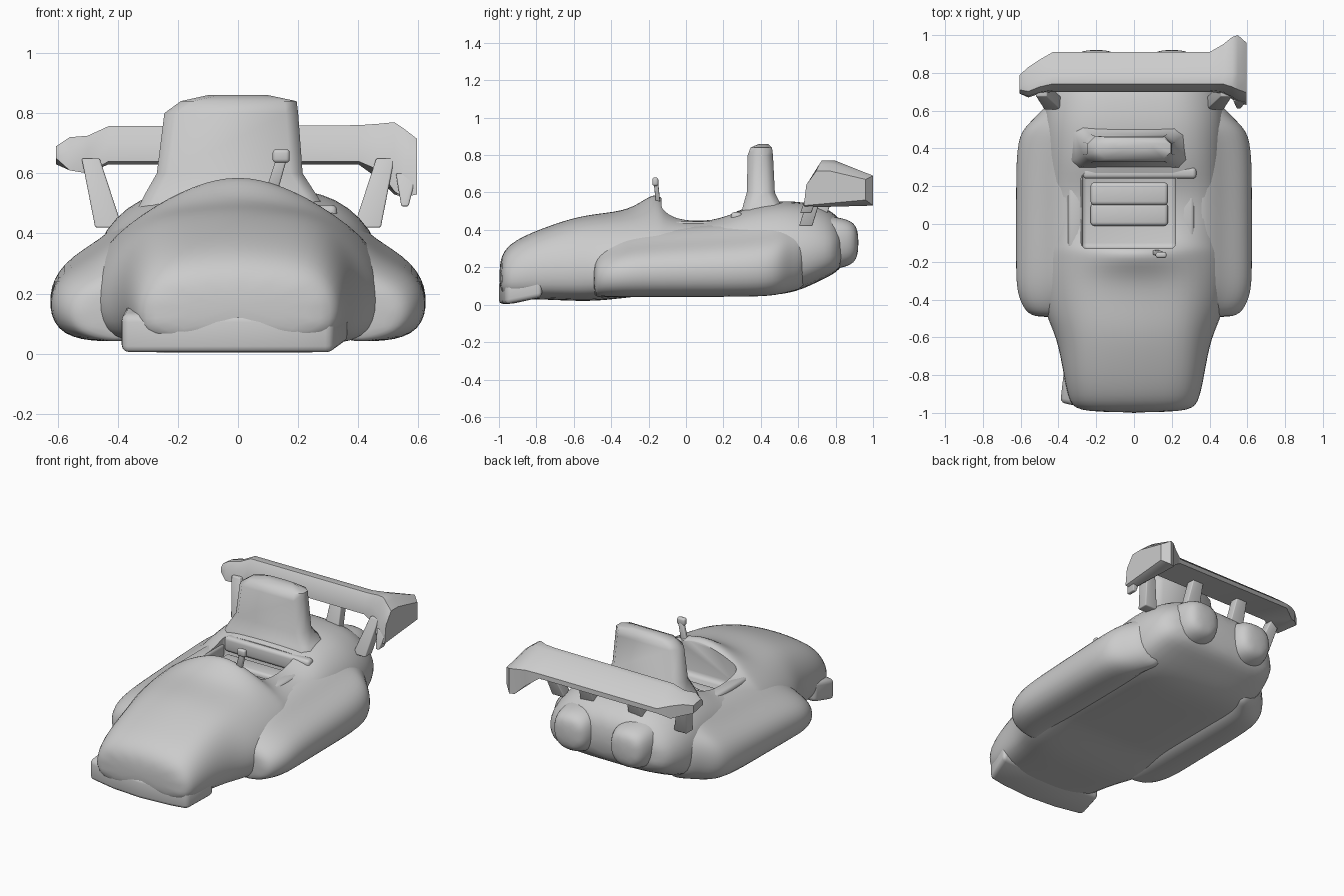
import bpy, bmesh

if "Cube" in bpy.data.objects:
    bpy.data.objects.remove(bpy.data.objects["Cube"])


def finish(obj, angle=0.7):
    bpy.ops.object.select_all(action='DESELECT')
    bpy.context.view_layer.objects.active = obj
    obj.select_set(True)
    for m in list(obj.modifiers):
        bpy.ops.object.modifier_apply(modifier=m.name)
    bpy.ops.object.shade_smooth_by_angle(angle=angle)


def loft(name, rings, subdiv=0, bevel=0.0, cut=None, angle=0.7):
    """Skin a list of equal-length point loops and cap both ends."""
    bm = bmesh.new()
    loops = [[bm.verts.new(p) for p in r] for r in rings]
    n = len(loops[0])
    for a, b in zip(loops, loops[1:]):
        for i in range(n):
            j = (i + 1) % n
            bm.faces.new((a[i], a[j], b[j], b[i]))
    bm.faces.new(loops[0])
    bm.faces.new(loops[-1])
    bmesh.ops.recalc_face_normals(bm, faces=bm.faces)
    me = bpy.data.meshes.new(name)
    bm.to_mesh(me)
    bm.free()
    obj = bpy.data.objects.new(name, me)
    bpy.context.collection.objects.link(obj)
    if subdiv:
        obj.modifiers.new("Subdivision", 'SUBSURF').levels = subdiv
    if bevel:
        b = obj.modifiers.new("Bevel", 'BEVEL')
        b.width, b.segments = bevel, 3
    if cut:
        b = obj.modifiers.new("Cut", 'BOOLEAN')
        b.object, b.solver = cut, 'EXACT'
    finish(obj, angle)
    return obj


def block(name, x0, x1, y0, y1, z0, z1, bevel=0.02):
    ring = lambda z: [(x0, y0, z), (x1, y0, z), (x1, y1, z), (x0, y1, z)]
    return loft(name, [ring(z0), ring(z1)], bevel=bevel)


def strut(name, a, b, wa, wb, depth):
    """Tapered square bar between two points."""
    ring = lambda p, w: [(p[0] + sx * w, p[1] + sy * depth, p[2])
                         for sx, sy in ((-1, -1), (1, -1), (1, 1), (-1, 1))]
    return loft(name, [ring(a, wa), ring(b, wb)], bevel=0.006)


# cockpit cutter
cutter = block("cockpit_cutter", -0.28, 0.22, -0.13, 0.27, 0.35, 0.9, 0.03)
cutter.hide_render = True

# hull: y, half width, bottom, side top, shoulder half width, shoulder z, crown z
hull = [(-1.0, .29, .06, .17, .22, .22, .24), (-.95, .345, .03, .20, .27, .30, .33),
        (-.8, .375, .03, .25, .29, .37, .40), (-.6, .41, .02, .26, .31, .43, .47),
        (-.47, .48, .02, .26, .32, .45, .49), (-.3, .50, .04, .28, .34, .46, .51),
        (-.2, .50, .05, .31, .32, .47, .59), (-.13, .49, .05, .33, .32, .47, .61),
        (-.08, .48, .05, .33, .33, .45, .46), (.15, .48, .05, .34, .35, .44, .44),
        (.3, .48, .05, .36, .34, .51, .52), (.5, .49, .05, .38, .33, .54, .56),
        (.62, .48, .08, .38, .31, .53, .55), (.74, .45, .14, .37, .29, .51, .53),
        (.86, .37, .20, .34, .24, .42, .44)]
rings = []
for y, w, zb, zs, ws, zw, zt in hull:
    half = [(.8 * w, zb), (w, zb + .3 * (zs - zb)), (w, zs), (ws, zw),
            (.45 * ws, zw + .75 * (zt - zw))]
    rings.append([(0, y, zb)] + [(x, y, z) for x, z in half] + [(0, y, zt)]
                 + [(-x, y, z) for x, z in reversed(half)])
loft("hull", rings, subdiv=2, cut=cutter)

# nose splitter, swept up at its rear into the hull sides
plan = [(-.39, -.945), (-.2, -.985), (0, -1), (.2, -.985), (.315, -.965), (.37, -.77), (-.37, -.77)]
loft("nose_splitter", [[(x, y, z + (.04 if y > -.8 else 0)) for x, y in plan]
                       for z in (0, .13)], bevel=.025)

# side pods: y, outward shift, height scale
pod = [(.28, .045), (.5, .035), (.61, .08), (.635, .20), (.59, .295), (.475, .355),
       (.40, .425), (.26, .465)]
pod_stations = [(-.495, -.11, .60), (-.47, -.05, .74), (-.36, 0, .84), (-.2, 0, .92),
                (.1, 0, .97), (.42, 0, 1.04), (.51, -.04, 1.08), (.57, -.11, 1.1),
                (.66, -.18, 1.1)]
for side, s in (("right", 1), ("left", -1)):
    loft(side + "_side_pod",
         [[(s * (x + (dx if x > .3 else 0)), y, .04 + (z - .04) * k + max(0, y - .45) * .25)
           for x, z in pod] for y, dx, k in pod_stations], subdiv=2)

    # rear bulges
    bulge = []
    for y, r in ((.55, .15), (.75, .15), (.87, .13), (.925, .085)):
        bulge.append([(s * .2 + r * a, y, .33 + r * b) for a, b in
                      ((1, -.5), (1, .6), (.5, 1), (-.5, 1), (-1, .6), (-1, -.5),
                       (-.5, -1), (.5, -1))])
    loft(side + "_rear_bulge", bulge, subdiv=2)

    # wing supports
    strut(side + "_wing_strut", (s * .43, .64, .42), (s * .49, .71, .65), .045, .03, .035)
    strut(side + "_wing_pylon", (s * .17, .72, .47), (s * .17, .79, .69), .05, .035, .03)

# headrest: z, x range, y range
rings = []
for z, x0, x1, y0, y1 in ((.45, -.35, .31, .29, .57), (.53, -.31, .26, .305, .51),
                          (.60, -.27, .215, .325, .475), (.8, -.245, .2, .33, .465),
                          (.84, -.19, .195, .345, .46), (.86, -.1, .1, .39, .44)):
    c, d = .04, min(.04, (y1 - y0) * .3)
    rings.append([(x0 + c, y0, z), (x1 - c, y0, z), (x1, y0 + d, z), (x1, y1 - d, z),
                  (x1 - c, y1, z), (x0 + c, y1, z), (x0, y1 - d, z), (x0, y0 + d, z)])
loft("headrest", rings, angle=.9)

# cockpit seat steps and rim
for i, (y0, y1, z1) in enumerate(((-.01, .11, .385), (.10, .22, .41))):
    block("seat_step_%d" % i, -.23, .18, y0, y1, .33, z1)
block("cockpit_back_rim", -.27, .33, .24, .30, .40, .495)
block("right_cockpit_rim", .22, .32, -.13, .26, .36, .445)
block("left_cockpit_rim", -.35, -.27, -.13, .26, .36, .445)

# rear wing: x, front y, back y, front low z, top z, back top z, back low z
wing = [(-.605, .69, .79, .65, .69, .68, .63), (-.56, .67, .83, .61, .72, .69, .62),
        (-.50, .69, .87, .60, .725, .68, .60), (-.43, .70, .91, .64, .757, .66, .63),
        (.40, .70, .91, .64, .76, .66, .63), (.47, .69, .95, .61, .765, .68, .58),
        (.52, .66, .99, .54, .77, .69, .53), (.55, .64, 1.0, .52, .75, .69, .53),
        (.595, .63, .96, .53, .715, .67, .56)]
rings = []
for x, yf, yb, zf, zt, zk, zb in wing:
    d = yb - yf
    rings.append([(x, yf, zf), (x, yf + .04 * d, zf + .6 * (zt - zf)), (x, yf + .2 * d, zt),
                  (x, yf + .42 * d, zt), (x, yb, zk), (x, yb, zb)])
loft("rear_wing", rings, angle=.8)
strut("right_wing_tip_prong", (.555, .64, .49), (.56, .68, .60), .012, .035, .03)

# small mirror on the cowl
strut("mirror_stalk", (.115, -.15, .55), (.145, -.16, .65), .02, .018, .012)
block("mirror", .115, .172, -.18, -.148, .635, .68, .012)
